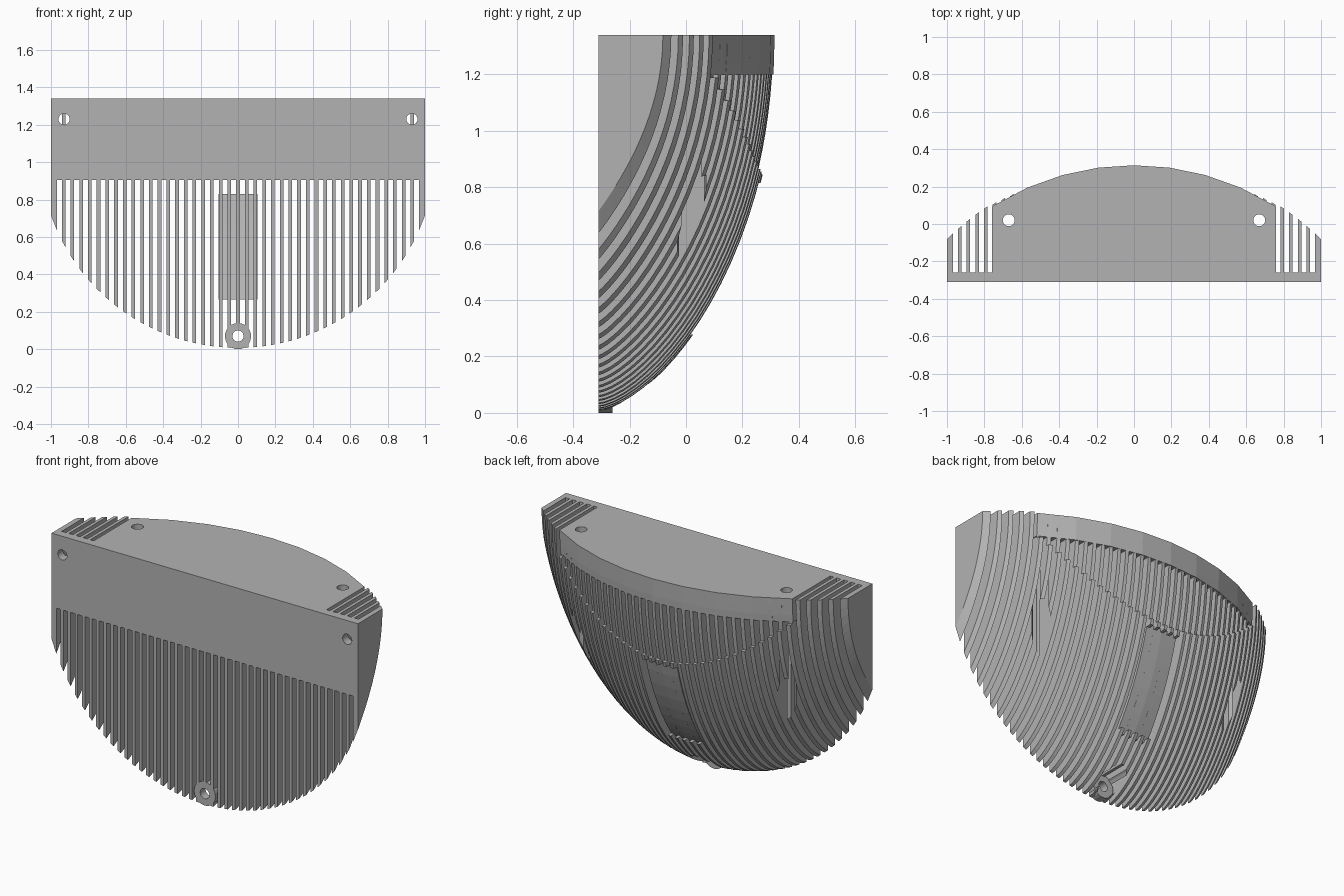
import bpy, bmesh, math
from mathutils import Matrix

cube = bpy.data.objects.get("Cube")
if cube:
    bpy.data.objects.remove(cube)

FRONT, TOP, LIP_Z = -0.31, 1.34, 1.2
PITCH, HALF_FIN = 0.0466, 0.0097
LIP_X, PATCH_X = 0.76, 0.103

grey = bpy.data.materials.new("plain_grey")
grey.use_nodes = True
grey.diffuse_color = (0.45, 0.45, 0.45, 1)
grey.node_tree.nodes["Principled BSDF"].inputs["Base Color"].default_value = (0.45, 0.45, 0.45, 1)


def make(name, bm):
    bmesh.ops.recalc_face_normals(bm, faces=bm.faces)
    mesh = bpy.data.meshes.new(name)
    bm.to_mesh(mesh)
    bm.free()
    mesh.materials.append(grey)
    obj = bpy.data.objects.new(name, mesh)
    bpy.context.collection.objects.link(obj)
    return obj


# Dome surface: front outline height, then depth at any x and z
def bottom(x):
    return 1.067 - math.sqrt(1.06 ** 2 - x * x)


def dome(x, z):
    crest = 0.33 - (1.42 - math.sqrt(1.42 ** 2 - x * x))
    t = min(1, max(0, (TOP - z) / (TOP - bottom(x))))
    return FRONT + (crest - FRONT) * (1 - t * t) ** (0.64 + 0.36 * x * x)


def back_points(x, z0, z1, inset, steps=10):
    """Points down the dome, packed towards the lower end."""
    pts = []
    for i in range(steps + 1):
        f = math.sin(i / steps * math.pi / 2)
        z = z0 + (z1 - z0) * f
        pts.append((max(FRONT, dome(x, z) - inset), z))
    return pts


def loft(bm, sections):
    """Bridge equal (y, z) outlines placed at successive x values."""
    rings = [[bm.verts.new((x, y, z)) for y, z in pts] for x, pts in sections]
    n = len(rings[0])
    for a, b in zip(rings, rings[1:]):
        for i in range(n):
            j = (i + 1) % n
            bm.faces.new((a[i], a[j], b[j], b[i]))
    bm.faces.new(rings[0])
    bm.faces.new(rings[-1][::-1])


# Fin outline: recessed upper zone, full lower zone, and a central pocket
def fin_outline(x, mid):
    pts = [(FRONT, TOP)]
    step_z = 0.845 + 0.62 * mid * mid
    if abs(mid) > LIP_X:
        return pts + back_points(x, TOP, bottom(x), 0, 20)
    pts += back_points(x, TOP, step_z, 0.02)
    if abs(mid) < PATCH_X:
        pts += back_points(x, step_z - 0.002, 0.815, 0, 2)
        pts += back_points(x, 0.813, 0.28, 0.031)
        return pts + back_points(x, 0.278, bottom(x), 0)
    return pts + back_points(x, step_z - 0.002, bottom(x), 0, 16)


bm = bmesh.new()
spans = [(k * PITCH - HALF_FIN, k * PITCH + HALF_FIN) for k in range(-20, 21)]
spans += [(0.969, 1.0), (-1.0, -0.969)]
for x0, x1 in spans:
    mid = (x0 + x1) / 2
    loft(bm, [(x, fin_outline(x, mid)) for x in (x0, x1)])
fins = make("fins", bm)

# Solid top cap with a faceted rear edge
bm = bmesh.new()
xs = [LIP_X * (i / 4 - 1) for i in range(9)]
loft(bm, [(x, [(FRONT, LIP_Z), (FRONT, TOP)] + back_points(x, TOP, LIP_Z, 0.016, 2)) for x in xs])
top_cap = make("top_cap", bm)

# Upper front plate
bm = bmesh.new()
y1 = FRONT + 0.05
loft(bm, [(x, [(FRONT, 0.905), (FRONT, TOP), (y1, TOP), (y1, 0.905)]) for x in (-1, 1)])
front_plate = make("front_plate", bm)

# Smooth floor of the central rear pocket
bm = bmesh.new()
sections = []
for x in (-PATCH_X, 0, PATCH_X):
    outer = back_points(x, 0.83, 0.265, 0.03)
    inner = back_points(x, 0.83, 0.265, 0.05)
    sections.append((x, outer + inner[::-1]))
loft(bm, sections)
make("pocket_floor", bm)


def cylinder(name, axis, a, b, start, end, r):
    """Cylinder along y at (x, z) = (a, b), or along z at (x, y) = (a, b)."""
    bm = bmesh.new()
    mid = (start + end) / 2
    if axis == "y":
        m = Matrix.Translation((a, mid, b)) @ Matrix.Rotation(math.pi / 2, 4, "X")
    else:
        m = Matrix.Translation((a, b, mid))
    bmesh.ops.create_cone(bm, cap_ends=True, segments=24, radius1=r, radius2=r,
                          depth=end - start, matrix=m)
    return make(name, bm)


# Lower mounting boss
boss = cylinder("mounting_boss", "y", 0, 0.07, FRONT, y1, 0.07)


def drill(targets, *args):
    cutter = cylinder("cutter", *args)
    cutter.hide_render = True
    for obj in targets:
        mod = obj.modifiers.new("hole", "BOOLEAN")
        mod.operation = "DIFFERENCE"
        mod.solver = "EXACT"
        mod.object = cutter
        bpy.context.view_layer.objects.active = obj
        bpy.ops.object.modifier_apply(modifier=mod.name)
    bpy.data.objects.remove(cutter)


# Screw holes and their counterbores
for s in (-1, 1):
    drill([fins], "z", s * 0.67, 0.02, 0.1, 1.15, 0.052)
    drill([fins, top_cap], "z", s * 0.67, 0.02, 1.1, 1.4, 0.032)
    drill([fins, front_plate], "y", s * 0.93, 1.23, -0.4, -0.25, 0.03)
drill([fins], "y", 0, 0.07, -0.262, 0.1, 0.065)
drill([fins, boss], "y", 0, 0.07, -0.4, 0.1, 0.03)
